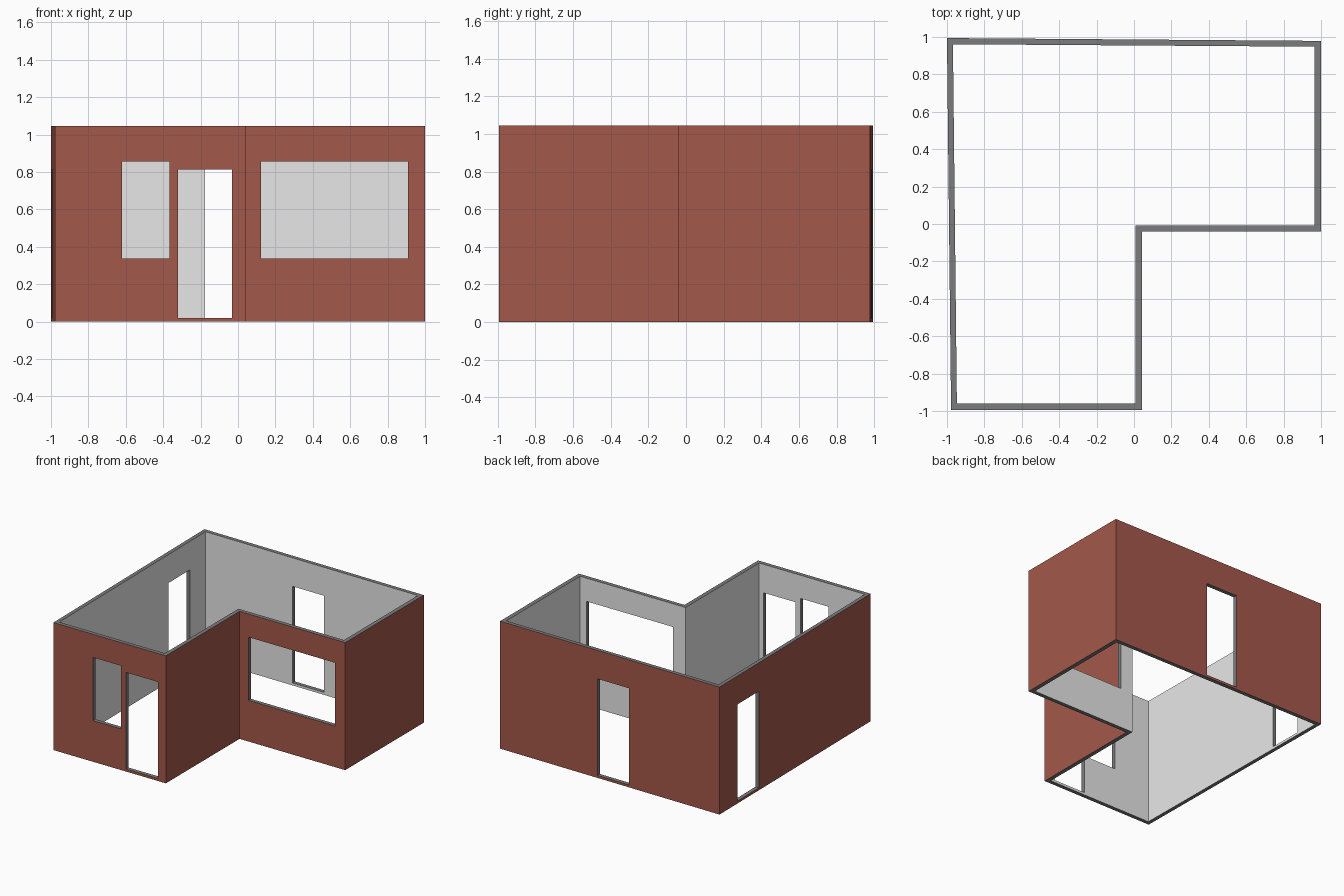
import bpy, bmesh

if "Cube" in bpy.data.objects:
    bpy.data.objects.remove(bpy.data.objects["Cube"])

HEIGHT = 1.045

def material(name, rgb):
    m = bpy.data.materials.new(name)
    m.diffuse_color = (*rgb, 1)
    m.use_nodes = True
    m.node_tree.nodes["Principled BSDF"].inputs["Base Color"].default_value = m.diffuse_color
    return m

MATS = [material("brick_red", (0.37, 0.098, 0.069)),
        material("plaster_light_grey", (0.8, 0.8, 0.8)),
        material("cut_edge_grey", (0.2, 0.2, 0.2))]
BRICK, PLASTER, EDGE = range(3)

# Matching outer and inner corners of the L-shaped plan, anticlockwise from the front left
OUTER = [(-0.978, -0.994), (0.042, -0.994), (0.042, -0.04), (1, -0.04), (1, 0.979), (-1, 0.994)]
INNER = [(-0.947, -0.961), (0.009, -0.961), (0.009, -0.007), (0.966, -0.007), (0.966, 0.948), (-0.968, 0.961)]

# Wall name and its openings: (start, end, bottom, top), measured along the wall's main axis
DOOR, WINDOW = (0.02, 0.812), (0.337, 0.855)
WALLS = [("front_wall", [(-0.62, -0.365, *WINDOW), (-0.32, -0.031, *DOOR)]),
         ("step_side_wall", []),
         ("step_front_wall", [(0.123, 0.908, *WINDOW)]),
         ("right_wall", []),
         ("back_wall", [(0.112, -0.176, *DOOR)]),
         ("left_wall", [(0.757, 0.475, *DOOR)])]

def build_wall(name, i, openings):
    j = (i + 1) % len(OUTER)
    sides = [(OUTER[i], OUTER[j]), (INNER[i], INNER[j])]
    dx, dy = (OUTER[j][k] - OUTER[i][k] for k in (0, 1))
    axis = 0 if abs(dx) > abs(dy) else 1
    # Grid of cells: mitred wall ends plus the opening edges
    cuts = [c for o in openings for c in o[:2]]
    zs = sorted({0, HEIGHT, *(z for o in openings for z in o[2:])})
    nc, nr = len(cuts) + 1, len(zs) - 1

    bm = bmesh.new()
    grid = []
    for a, b in sides:
        stops = [0] + [(c - a[axis]) / (b[axis] - a[axis]) for c in cuts] + [1]
        grid.append([[bm.verts.new((a[0] + (b[0] - a[0]) * t, a[1] + (b[1] - a[1]) * t, z))
                      for z in zs] for t in stops])
    out, inn = grid

    def solid(c, r):
        if not (0 <= c < nc and 0 <= r < nr):
            return False
        # odd columns lie between the two edges of an opening
        if c % 2 == 0:
            return True
        o = openings[c // 2]
        return not (o[2] <= zs[r] < o[3])

    def face(mat, *verts):
        bm.faces.new(verts).material_index = mat

    for c in range(nc):
        for r in range(nr):
            if not solid(c, r):
                continue
            ring = [(c, r), (c + 1, r), (c + 1, r + 1), (c, r + 1)]
            face(BRICK, *(out[p][q] for p, q in ring))
            face(PLASTER, *(inn[p][q] for p, q in reversed(ring)))
            # wall top and bottom, sills, lintels and jambs
            for k, (nc_, nr_) in enumerate([(c, r - 1), (c + 1, r), (c, r + 1), (c - 1, r)]):
                if solid(nc_, nr_) or not 0 <= nc_ < nc:
                    continue
                (p, q), (s, t) = ring[k], ring[(k + 1) % 4]
                face(EDGE, out[s][t], out[p][q], inn[p][q], inn[s][t])

    mesh = bpy.data.meshes.new(name)
    bm.to_mesh(mesh)
    bm.free()
    for m in MATS:
        mesh.materials.append(m)
    bpy.context.collection.objects.link(bpy.data.objects.new(name, mesh))

for i, (name, openings) in enumerate(WALLS):
    build_wall(name, i, openings)
